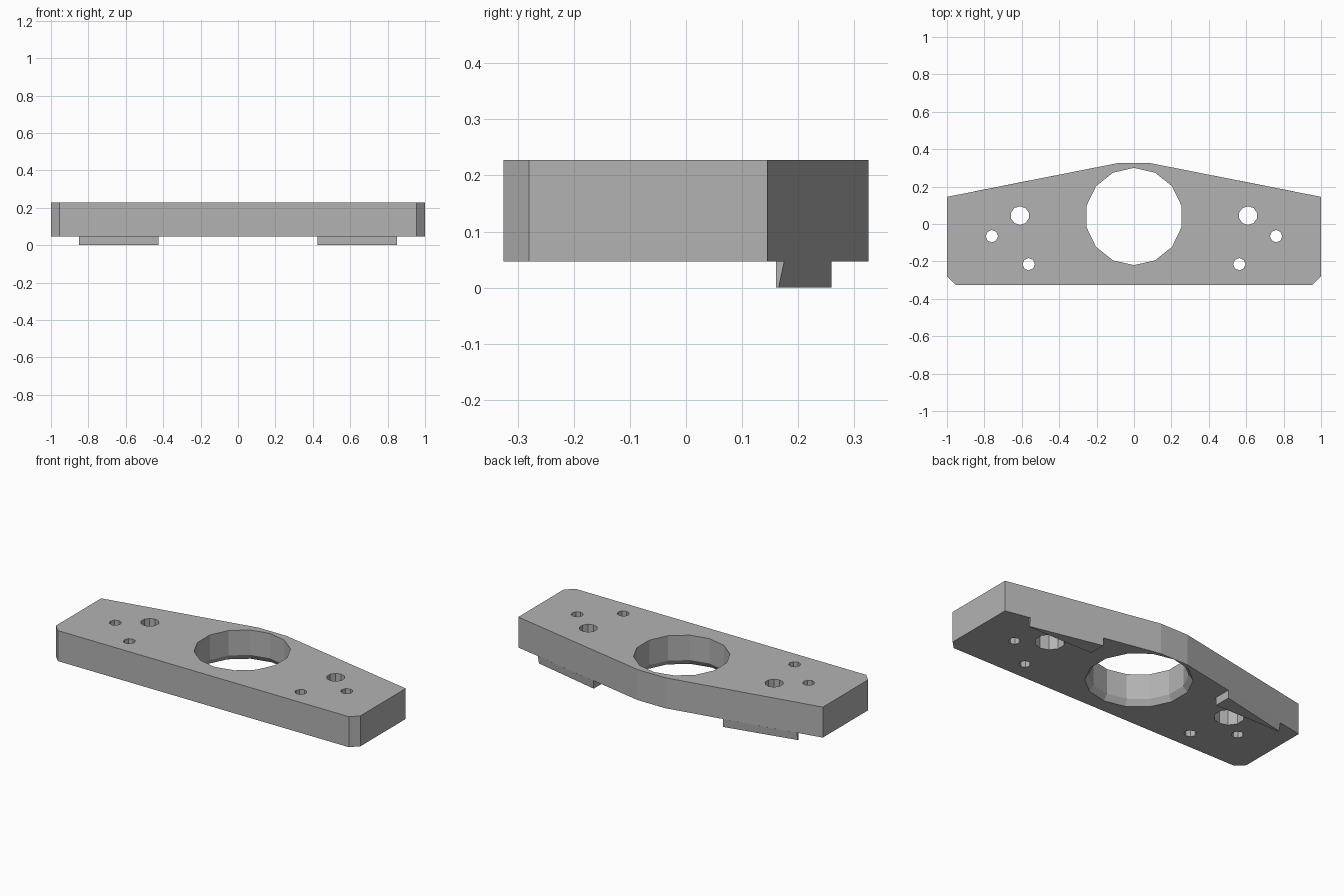
import bpy, bmesh
from math import sin, cos, tau

cube = bpy.data.objects.get("Cube")
if cube:
    bpy.data.objects.remove(cube, do_unlink=True)

BOTTOM, TOP = 0.047, 0.228

metal = bpy.data.materials.new("plain grey metal")
metal.use_nodes = True
colour = (0.45, 0.45, 0.45, 1)
metal.diffuse_color = colour
metal.node_tree.nodes["Principled BSDF"].inputs["Base Color"].default_value = colour


def loft(bm, rings):
    """Skin a stack of matching point rings and cap both ends."""
    loops = [[bm.verts.new(p) for p in ring] for ring in rings]
    n = len(loops[0])
    for low, high in zip(loops, loops[1:]):
        for i in range(n):
            j = (i + 1) % n
            bm.faces.new((low[i], low[j], high[j], high[i]))
    bm.faces.new(loops[0][::-1])
    bm.faces.new(loops[-1])


def bore(bm, x, y, sides, profile):
    """Add a turned cutter from (radius, height) pairs."""
    loft(bm, [[(x + r * sin(-tau * i / sides), y + r * cos(tau * i / sides), z)
               for i in range(sides)] for r, z in profile])


def finish(bm, name):
    bmesh.ops.recalc_face_normals(bm, faces=bm.faces)
    mesh = bpy.data.meshes.new(name)
    bm.to_mesh(mesh)
    bm.free()
    mesh.materials.append(metal)
    obj = bpy.data.objects.new(name, mesh)
    bpy.context.collection.objects.link(obj)
    return obj


# Mounting plate: tapered back edge and clipped front corners
half = [(0.955, -0.325), (1, -0.28), (1, 0.145), (0.09, 0.325)]
outline = half + [(-x, y) for x, y in reversed(half)]
bm = bmesh.new()
loft(bm, [[(x, y, z) for x, y in outline] for z in (BOTTOM, TOP)])
plate = finish(bm, "mounting_plate")

# Cutters: chamfered centre bore, counterbored holes and pin holes
bm = bmesh.new()
over, under = TOP + 0.05, BOTTOM - 0.03
bore(bm, 0, 0.04, 14, [(0.283, under), (0.283, BOTTOM), (0.26, 0.08), (0.26, over)])
for side in (-1, 1):
    bore(bm, side * 0.61, 0.045, 10, [(0.08, under), (0.08, 0.15), (0.05, 0.15), (0.05, over)])
    for x, y in ((0.76, -0.065), (0.563, -0.215)):
        bore(bm, side * x, y, 8, [(0.033, under), (0.033, over)])
cutter = finish(bm, "hole_cutter")
cutter.hide_render = True

cut = plate.modifiers.new("holes", "BOOLEAN")
cut.operation = "DIFFERENCE"
cut.solver = "EXACT"
cut.object = cutter
bpy.context.view_layer.objects.active = plate
bpy.ops.object.modifier_apply(modifier=cut.name)
bpy.data.objects.remove(cutter, do_unlink=True)

# Wedge feet under the back edge, following its taper
for side, name in ((1, "left_foot"), (-1, "right_foot")):
    bm = bmesh.new()
    loft(bm, [[(side * x, y, z) for x, y in
               ((0.425, 0.16), (0.85, 0.16), (0.85, tip), (0.425, 0.259))]
              for z, tip in ((0, 0.165), (BOTTOM, 0.175))])
    finish(bm, name)
